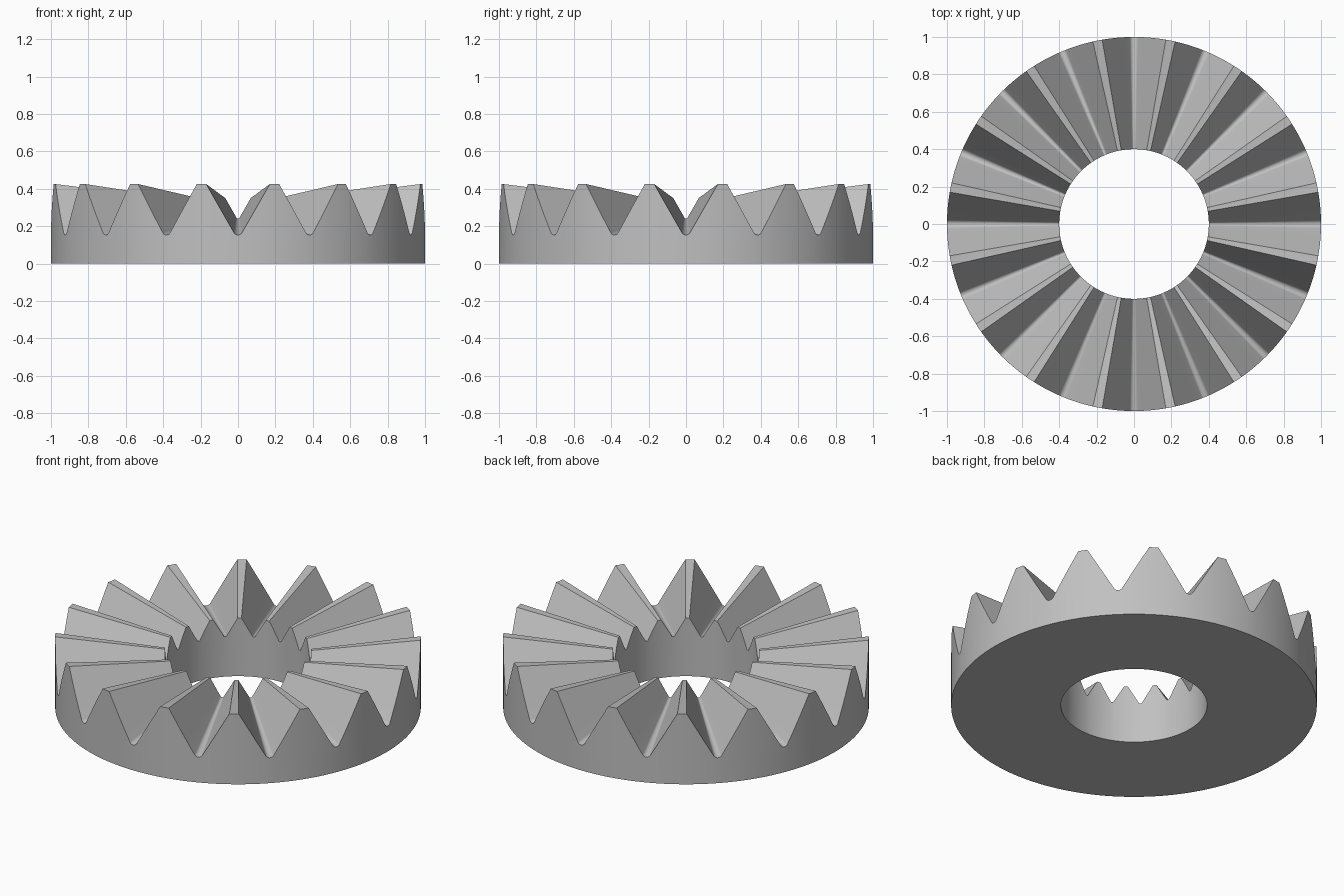
import bpy, bmesh
from math import sin, cos, tan, atan, pi, radians, sqrt

cube = bpy.data.objects.get("Cube")
if cube:
    bpy.data.objects.remove(cube, do_unlink=True)

TEETH = 16
R_OUT, R_IN = 1.0, 0.4
APEX, ROOT, TIP = 0.30, 0.153, 0.427   # tooth lines all converge on the axis at APEX
FILLET, FLANK = 0.025, radians(60)
PITCH = 2 * pi / TEETH

# Half of a tooth space, as (sideways offset, height) at unit radius
half = [(FILLET * sin(FLANK * i / 8), ROOT + FILLET * (1 - cos(FLANK * i / 8)))
        for i in range(9)]
x0, z0 = half[-1]
x1 = x0 + (TIP - z0) / tan(FLANK)
half += [(x0 + (x1 - x0) * i / 4, z0 + (TIP - z0) * i / 4) for i in range(1, 5)]
half.append((tan(PITCH / 2), TIP))
space = [(-x, z) for x, z in reversed(half[1:-1])] + half

# Cast each profile point towards the apex, onto the outer and inner walls
bm = bmesh.new()
columns = []
for k in range(TEETH):
    for x, z in space:
        a = k * PITCH + atan(x)
        t = 1 / sqrt(1 + x * x)

        def point(r, h):
            return bm.verts.new((r * cos(a), r * sin(a), h))

        columns.append([point(R_OUT, 0),
                        point(R_OUT, APEX + (z - APEX) * t * R_OUT),
                        point(R_IN, APEX + (z - APEX) * t * R_IN),
                        point(R_IN, 0)])

# Outer wall, teeth, bore and underside
for i, c in enumerate(columns):
    n = columns[(i + 1) % len(columns)]
    for j in range(4):
        m = (j + 1) % 4
        bm.faces.new((c[j], n[j], n[m], c[m]))
bmesh.ops.recalc_face_normals(bm, faces=bm.faces)

mesh = bpy.data.meshes.new("toothed_ring")
bm.to_mesh(mesh)
bm.free()
ring = bpy.data.objects.new("toothed_ring", mesh)
bpy.context.collection.objects.link(ring)

# Plain grey metal
grey = bpy.data.materials.new("plain_grey")
grey.use_nodes = True
colour = (0.53, 0.53, 0.53, 1)
grey.diffuse_color = colour
grey.node_tree.nodes["Principled BSDF"].inputs["Base Color"].default_value = colour
mesh.materials.append(grey)

bpy.ops.object.select_all(action="DESELECT")
ring.select_set(True)
bpy.context.view_layer.objects.active = ring
bpy.ops.object.shade_smooth_by_angle(angle=radians(30))
